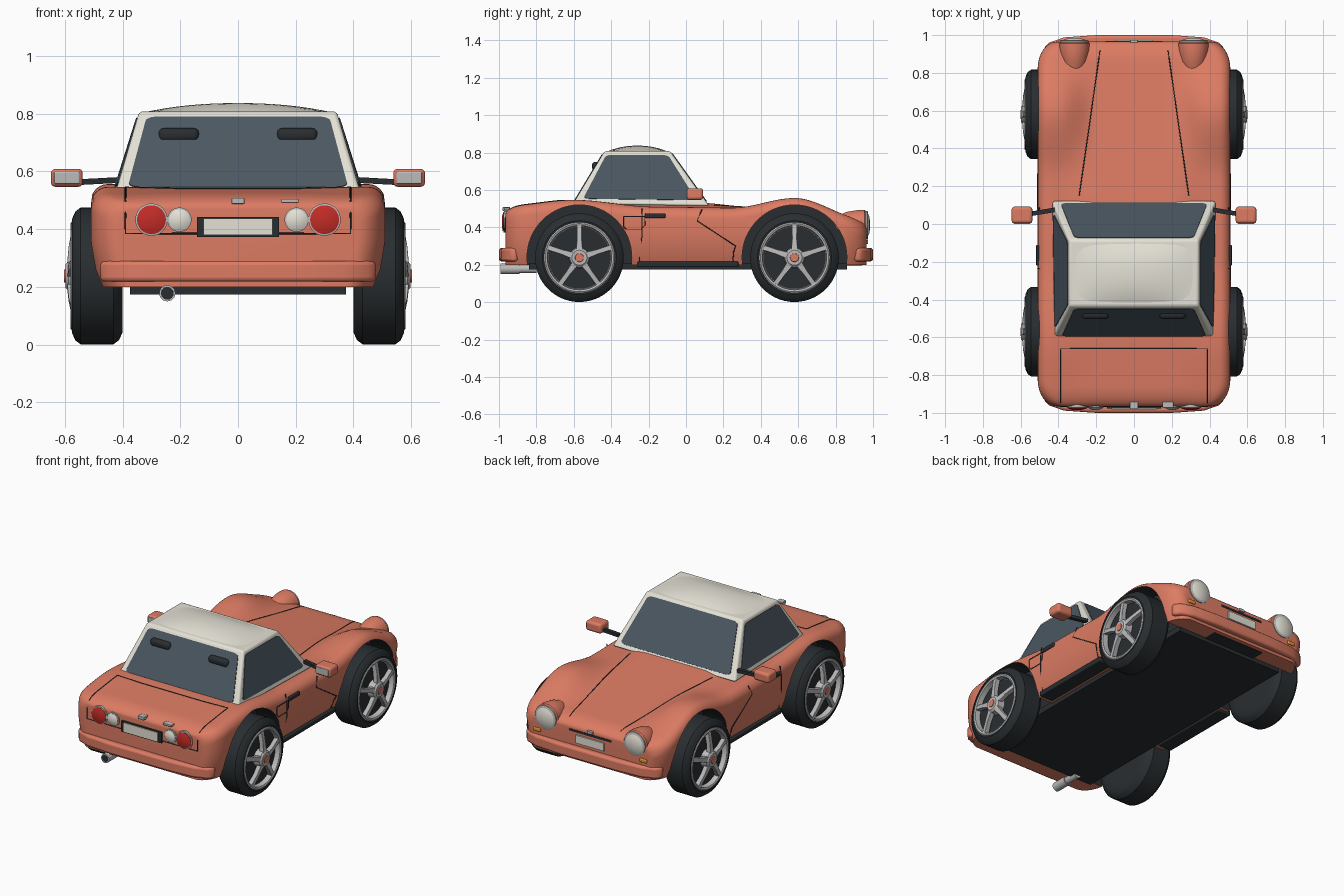
import bpy, bmesh, math
from mathutils import Vector

if "Cube" in bpy.data.objects:
    bpy.data.objects.remove(bpy.data.objects["Cube"])


def material(name, rgb):
    m = bpy.data.materials.new(name)
    m.diffuse_color = (*rgb, 1)
    m.use_nodes = True
    m.node_tree.nodes["Principled BSDF"].inputs["Base Color"].default_value = m.diffuse_color
    return m


PAINT = material("paint", (0.72, 0.2, 0.125))
WHITE = material("cream", (0.78, 0.76, 0.67))
GLASS = material("glass", (0.07, 0.095, 0.12))
DARK = material("dark", (0.022, 0.027, 0.03))
METAL = material("metal", (0.5, 0.5, 0.5))
RED = material("red", (0.55, 0.025, 0.02))
AMBER = material("amber", (0.8, 0.3, 0.02))


def loft(name, rings, mat, bevel=0.0, angle=35):
    """Solid skinned through equal-length rings, with end caps."""
    bm = bmesh.new()
    vs = [[bm.verts.new(p) for p in r] for r in rings]
    n = len(rings[0])
    for a, b in zip(vs, vs[1:]):
        for i in range(n):
            j = (i + 1) % n
            bm.faces.new((a[i], a[j], b[j], b[i]))
    bm.faces.new(vs[0])
    bm.faces.new(vs[-1])
    bmesh.ops.recalc_face_normals(bm, faces=bm.faces)
    me = bpy.data.meshes.new(name)
    bm.to_mesh(me)
    bm.free()
    ob = bpy.data.objects.new(name, me)
    bpy.context.collection.objects.link(ob)
    me.materials.append(mat)
    if bevel:
        mod = ob.modifiers.new("bevel", 'BEVEL')
        mod.width, mod.segments = bevel, 3
    smooth(ob, angle)
    return ob


def smooth(ob, angle=35):
    bpy.ops.object.select_all(action='DESELECT')
    bpy.context.view_layer.objects.active = ob
    ob.select_set(True)
    bpy.ops.object.shade_smooth_by_angle(angle=math.radians(angle))


def box(name, x, y, z, mat, bevel=0.0):
    return loft(name, [[(x[0], y[0], h), (x[1], y[0], h), (x[1], y[1], h), (x[0], y[1], h)] for h in z], mat, bevel)


def lathe(name, prof, loc, axis, mat, sign=1, seg=40):
    """Turn (offset, radius) pairs around the x or y axis."""
    rings = []
    for a, r in prof:
        ring = []
        for i in range(seg):
            t = math.tau * i / seg
            c, s = r * math.cos(t), r * math.sin(t)
            d = (sign * a, c, s) if axis == 'X' else (c, sign * a, s)
            ring.append(Vector(loc) + Vector(d))
        rings.append(ring)
    return loft(name, rings, mat)


def seam(name, pts, r=0.003):
    cu = bpy.data.curves.new(name, 'CURVE')
    cu.dimensions, cu.bevel_depth, cu.bevel_resolution = '3D', r, 1
    sp = cu.splines.new('POLY')
    sp.points.add(len(pts) - 1)
    for q, p in zip(sp.points, pts):
        q.co = (*p, 1)
    cu.materials.append(DARK)
    bpy.context.collection.objects.link(bpy.data.objects.new(name, cu))


def ease(t):
    t = max(0, min(1, t))
    return t * t * (3 - 2 * t)


def keyed(keys, y, f):
    for (a, p), (b, q) in zip(keys, keys[1:]):
        if y <= b:
            return p + (q - p) * f(max(0, (y - a) / (b - a)))
    return keys[-1][1]


# body shape: fender crest, centre line and plan width along y
FENDER = [(-.97, .515), (-.6, .547), (-.17, .51), (.25, .505), (.58, .557), (.97, .44)]
CENTRE = [(-.97, .515), (-.6, .545), (.12, .53), (.97, .44)]
END = .965


def top(x, y):
    e = max(0, min(1, (abs(y) - .86) / .105))
    c, f = keyed(CENTRE, y, lambda t: t), keyed(FENDER, y, ease)
    return c + (f - c) * ease((abs(x) - .2) / .2) - .045 * (1 - math.sqrt(1 - e * e))


def half_width(y):
    d = max(0, min(1, (abs(y) - .82) / .145))
    return .51 - .1 * (1 - math.sqrt(1 - d * d))


rings = []
for i in range(-40, 41):
    y = END * math.sin(math.pi / 2 * i / 40)
    w, r = half_width(y), .06
    zs = top(w - r, y)
    half = [(w - .04, .2), (w - .015, .26), (w, .36)]
    half += [(w - r + r * math.cos(k * math.pi / 12), zs - r + r * math.sin(k * math.pi / 12)) for k in range(7)]
    half += [((w - r) * (1 - k / 14), top((w - r) * (1 - k / 14), y)) for k in range(1, 15)]
    rings.append([(x, y, z) for x, z in half + [(-x, z) for x, z in half[-2::-1]]])
body = loft("body_shell", rings, PAINT)

# wheel arches cut out, leaving dark wells
AXLES = (.58, -.57)
for y in AXLES:
    for s in (1, -1):
        cut = lathe("arch_cutter", [(.36, .28), (.62, .28)], (0, y, .24), 'X', DARK, s, 64)
        mod = body.modifiers.new("arch", 'BOOLEAN')
        mod.operation, mod.solver, mod.object = 'DIFFERENCE', 'EXACT', cut
        mod.material_mode = 'TRANSFER'
        bpy.context.view_layer.objects.active = body
        bpy.ops.object.modifier_apply(modifier=mod.name)
        bpy.data.objects.remove(cut)
smooth(body)

# wheels
for y in AXLES:
    for s in (1, -1):
        c = (0, y, .238)
        lathe("tyre", [(.40, .15), (.40, .195), (.412, .222), (.432, .237), (.545, .237), (.563, .224),
                       (.575, .198), (.572, .185), (.54, .172)], c, 'X', DARK, s, 56)
        lathe("rim", [(.535, .172), (.535, .189), (.576, .189), (.58, .182), (.576, .172), (.542, .168), (.541, .16)][:5]
              + [(.542, .168)], c, 'X', METAL, s, 56)
        lathe("rim_recess", [(.53, .166), (.546, .166)], c, 'X', DARK, s)
        lathe("hub", [(.54, .056), (.588, .052), (.598, .04)], c, 'X', METAL, s)
        lathe("hub_cap", [(.59, .026), (.602, .022)], c, 'X', PAINT, s, 20)
        for k in range(5):
            t = math.pi / 2 + k * math.tau / 5
            rad, tan = Vector((0, math.cos(t), math.sin(t))), Vector((0, -math.sin(t), math.cos(t)))
            sp = []
            for r, w, x in ((.03, .019, .593), (.1, .013, .587), (.175, .014, .574)):
                o = Vector(c) + rad * r
                sp.append([o + tan * (w * a) + Vector((s * (x + b), 0, 0))
                           for a, b in ((-1, -.03), (1, -.03), (1, 0), (-1, 0))])
            loft("spoke", sp, METAL, .003)

# cabin frame, crowned roof
corner = {}
for s in (1, -1):
    corner[s] = [Vector((s * .425, -.605, .525)), Vector((s * .435, .125, .515)),
                 Vector((s * .342, -.085, .808)), Vector((s * .342, -.435, .808))]
R, L = corner[1], corner[-1]
loft("cabin_frame", [[R[0], R[1], L[1], L[0]], [R[3], R[2], L[2], L[3]]], WHITE, .012)
rows = []
for k in range(13):
    v = -1 + k / 6
    arc = [(.335 * (-1 + i / 8), -.26 + .168 * v,
            .803 + .034 * (1 - abs(-1 + i / 8) ** 2.2) * (1 - abs(v) ** 2.2)) for i in range(17)]
    rows.append(arc + [(.335, arc[0][1], .795), (-.335, arc[0][1], .795)])
loft("roof", rows, WHITE)


def pane(name, a, b, c, d, u0, u1, v0, v1):
    """Rounded glass panel lying on quad a-b (bottom) / d-c (top)."""
    n = (b - a).cross(d - a).normalized()
    if n.dot(a - Vector((0, -.25, .6))) < 0:
        n = -n
    uv, r = [], .05
    for cu, cv, t0 in ((u1 - r, v1 - r, 0), (u0 + r, v1 - r, 1), (u0 + r, v0 + r, 2), (u1 - r, v0 + r, 3)):
        for k in range(5):
            t = (t0 + k / 4) * math.pi / 2
            uv.append((cu + r * math.cos(t), cv + r * math.sin(t)))
    pts = [a.lerp(b, u).lerp(d.lerp(c, u), v) for u, v in uv]
    loft(name, [[p - n * .01 for p in pts], [p + n * .004 for p in pts]], GLASS)


for s in (1, -1):
    q = corner[s]
    pane("side_window", *q, .055, .93, .1, .92)
pane("rear_window", L[0], R[0], R[3], L[3], .045, .955, .07, .93)
pane("windscreen", L[1], R[1], R[2], L[2], .045, .955, .08, .95)

# bumpers, underbody, sills
for name, e in (("front_bumper", 1), ("rear_bumper", -1)):
    out = [(.475, .9), (.478, .93), (.45, .96), (.37, .988), (.2, 1.0)]
    out = out + [(-x, y) for x, y in out[::-1]]
    loft(name, [[(x, e * y, z) for x, y in out] for z in (.218, .29)], PAINT, .014)
box("floor", (-.375, .375), (-.84, .86), (.174, .21), DARK)
for s in (1, -1):
    box("sill", sorted((s * .4, s * .495)), (-.26, .28), (.187, .217), DARK, .006)

# tail: lamps, plate, exhaust, boot lid seams
for s in (1, -1):
    for x, r, m in ((.30, .05, RED), (.203, .036, WHITE)):
        lathe("tail_lamp_ring", [(.95, r + .006), (.972, r + .006), (.974, r)], (s * x, 0, .433), 'Y', METAL, -1)
        lathe("tail_lamp", [(.96, r), (.976, r), (.983, r * .6), (.985, r * .1)], (s * x, 0, .433), 'Y', m, -1)
    side = [(s * .39, -.66 - .285 * k / 10) for k in range(11)]
    seam("boot_seam", [(0, -.66, top(0, -.66)), (s * .2, -.66, top(.2, -.66))] + [(x, y, top(x, y)) for x, y in side]
         + [(s * .39, -.967, .45), (s * .39, -.967, .385), (s * .14, -.967, .385)])
box("rear_plate_frame", (-.142, .142), (-.977, -.95), (.373, .442), DARK)
box("rear_plate", (-.12, .12), (-.983, -.95), (.38, .437), WHITE)
box("boot_latch", (-.022, .022), (-.98, -.94), (.488, .508), METAL, .003)
box("boot_trim", (.15, .21), (-.974, -.94), (.492, .505), METAL, .003)
lathe("exhaust", [(.8, .022), (.89, .022), (.89, .028), (.992, .028), (.992, .022), (.96, .021)],
      (-.245, 0, .178), 'Y', METAL, -1, 24)
lathe("exhaust_bore", [(.95, .023), (.988, .023)], (-.245, 0, .178), 'Y', DARK, -1, 24)
for s in (1, -1):
    box("window_vent", (s * .205 - .07, s * .205 + .07), (-.503, -.455), (.703, .75), DARK, .018)

# nose: headlamps, indicators, grille, plate, bonnet seams
for s in (1, -1):
    c = (s * .315, 0, .413)
    lathe("headlamp_pod", [(.8, .045), (.86, .07), (.92, .08), (.955, .08), (.962, .074)], c, 'Y', PAINT)
    lathe("headlamp_ring", [(.95, .074), (.97, .074), (.973, .068)], c, 'Y', METAL)
    lathe("headlamp_lens", [(.95, .067), (.97, .067), (.98, .045), (.984, .02), (.985, .004)], c, 'Y', WHITE)
    box("indicator", (s * .375 - .025, s * .375 + .025), (.93, .974), (.31, .332), AMBER, .005)
    seam("bonnet_seam", [(s * (.29 - .11 * k / 16), .15 + .77 * k / 16,
                          top(.29 - .11 * k / 16, .15 + .77 * k / 16)) for k in range(17)])
box("grille_slot", (-.15, .15), (.94, .968), (.375, .388), DARK)
box("front_plate", (-.1, .1), (.94, .974), (.31, .36), WHITE)
box("nose_badge", (-.02, .02), (.94, .975), (.392, .41), METAL, .003)
box("lower_intake", (-.18, .18), (.86, .94), (.195, .225), DARK)

# doors and mirrors
for s in (1, -1):
    x = s * .51
    seam("door_seam", [(s * .5, .085, .495), (x, .06, .435), (x, .265, .3), (s * .497, .255, .27), (s * .478, .25, .215)])
    seam("door_rear_seam", [(s * .5, -.235, .5), (x, -.235, .44), (x, -.235, .36), (s * .48, -.25, .215)])
    box("door_handle", sorted((s * .5, s * .518)), (-.22, -.11), (.45, .475), DARK, .005)
    f = [(-.335, .47), (-.325, .48), (-.23, .48), (-.22, .47), (-.22, .41), (-.24, .39), (-.32, .39), (-.335, .405)]
    if s == 1:
        seam("fuel_flap", [(x, a, min(b, .458)) for a, b in f + f[:1]])
    loft("mirror_arm", [[(s * .42, .075 + a, .57 + b) for a, b in ((-.012, -.01), (.012, -.01), (.012, .01), (-.012, .01))],
                        [(s * .57, .05 + a, .562 + b) for a, b in ((-.012, -.01), (.012, -.01), (.012, .01), (-.012, .01))]], DARK)
    box("mirror_shell", sorted((s * .538, s * .648)), (.003, .092), (.547, .609), PAINT, .015)
    box("mirror_glass", sorted((s * .549, s * .637)), (-.001, .01), (.557, .599), METAL, .004)
